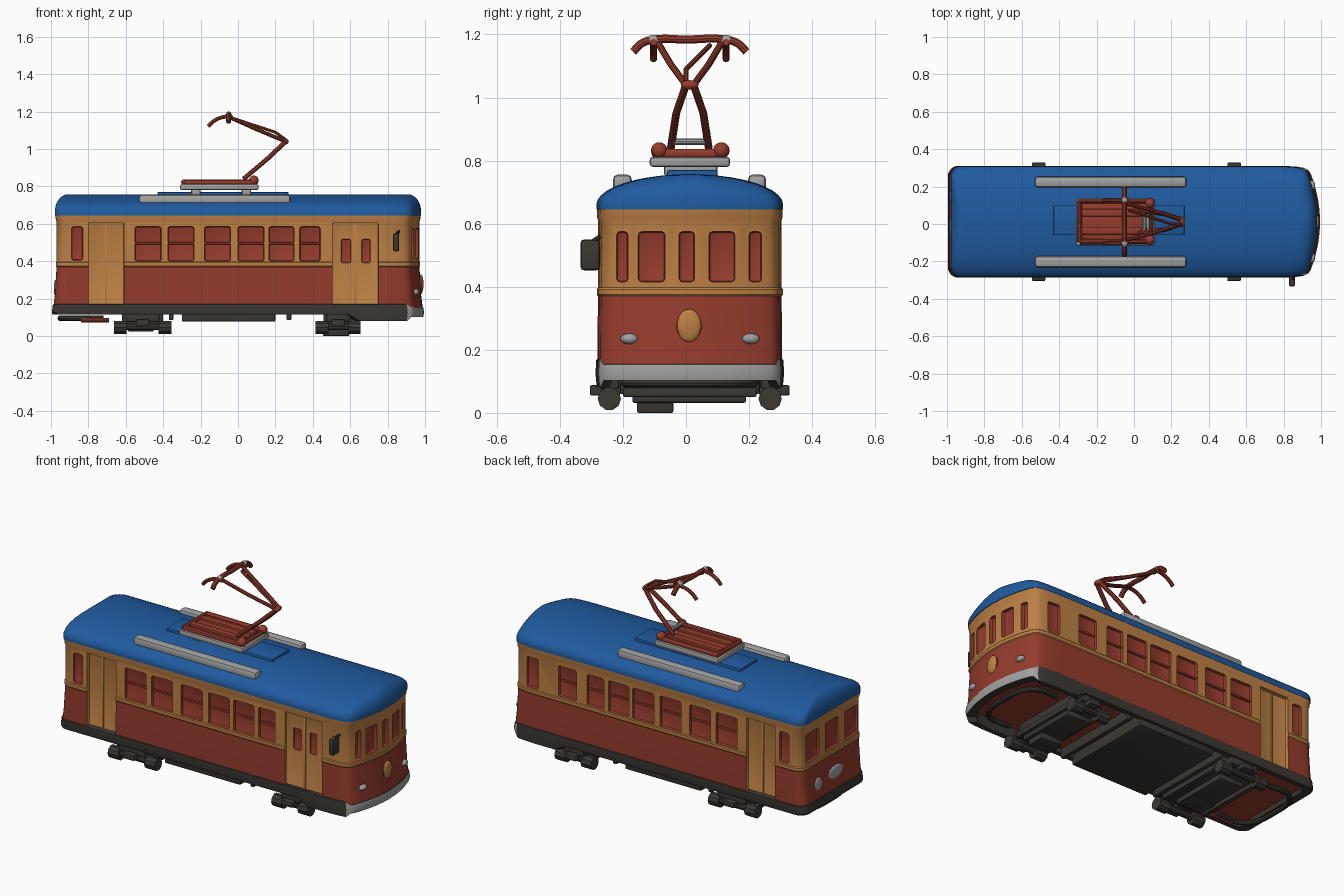
import bpy, bmesh, math
from mathutils import Vector

if "Cube" in bpy.data.objects:
    bpy.data.objects.remove(bpy.data.objects["Cube"])

C, W = 0.012, 0.291          # body centre line in y, half width


def material(name, rgb):
    m = bpy.data.materials.new(name)
    m.diffuse_color = (*rgb, 1)
    m.use_nodes = True
    m.node_tree.nodes["Principled BSDF"].inputs["Base Color"].default_value = m.diffuse_color
    return m


RED = material("brick red", (0.30, 0.045, 0.026))
CREAM = material("ochre", (0.52, 0.22, 0.06))
BLUE = material("roof blue", (0.014, 0.105, 0.35))
GREY = material("light grey", (0.36, 0.36, 0.36))
DARK = material("dark iron", (0.045, 0.04, 0.034))


def add(name, bm, *mats):
    bmesh.ops.recalc_face_normals(bm, faces=bm.faces)
    me = bpy.data.meshes.new(name)
    bm.to_mesh(me)
    bm.free()
    for m in mats:
        me.materials.append(m)
    ob = bpy.data.objects.new(name, me)
    bpy.context.collection.objects.link(ob)
    return ob


def put_box(bm, x, y, z, bevel=0.006):
    """Box given by its (low, high) limits on each axis."""
    vs = bmesh.ops.create_cube(bm, size=1)["verts"]
    for v in vs:
        v.co = [l + (h - l) * (c + 0.5) for c, (l, h) in zip(v.co, (x, y, z))]
    if bevel:
        es = list({e for v in vs for e in v.link_edges})
        bmesh.ops.bevel(bm, geom=es, offset=bevel, segments=2, profile=0.5, affect='EDGES')


def boxes(name, mat, items, bevel=0.006):
    bm = bmesh.new()
    for it in items:
        put_box(bm, *it, bevel)
    return add(name, bm, mat)


def ball(name, mat, at, r):
    bm = bmesh.new()
    bmesh.ops.create_uvsphere(bm, u_segments=20, v_segments=12, radius=1)
    for v in bm.verts:
        v.co = Vector(at) + Vector([c * s for c, s in zip(v.co, r)])
    return add(name, bm, mat)


def tube(name, mat, pts, r, smooth=False):
    cu = bpy.data.curves.new(name, 'CURVE')
    cu.dimensions, cu.bevel_depth, cu.bevel_resolution, cu.use_fill_caps = '3D', r, 3, True
    if smooth:
        sp = cu.splines.new('BEZIER')
        sp.bezier_points.add(len(pts) - 1)
        for b, p in zip(sp.bezier_points, pts):
            b.co, b.handle_left_type, b.handle_right_type = p, 'AUTO', 'AUTO'
    else:
        sp = cu.splines.new('POLY')
        sp.points.add(len(pts) - 1)
        for b, p in zip(sp.points, pts):
            b.co = (*p, 1)
    cu.materials.append(mat)
    ob = bpy.data.objects.new(name, cu)
    bpy.context.collection.objects.link(ob)
    return ob


def front_x(y):
    return 0.92 + 0.05 * (1 - (y / (0.87 * W)) ** 2)


def outline():
    """Plan of the car: squared rear with round corners, bowed front."""
    h = [(-0.97, 0), (-0.97, W * 0.6)]
    for i in range(7):
        a = math.pi - i * math.pi / 12
        h.append((-0.915 + 0.055 * math.cos(a), W - 0.055 + 0.055 * math.sin(a)))
    h += [(-0.88, W), (0, W), (0.58, W), (0.64, W), (0.77, W), (0.84, W * 0.988),
          (0.885, W * 0.965), (0.908, W * 0.925)]
    h += [(front_x(f * W), f * W) for f in (0.87, 0.75, 0.6, 0.4, 0.2, 0)]
    return h + [(x, -y) for x, y in h[-2:0:-1]]


PLAN = outline()


def loft(levels, zfix=None):
    """Stack of plan rings; level = (z, sx, sy) scale factors."""
    bm = bmesh.new()
    prev = None
    for z, sx, sy in levels:
        ring = [bm.verts.new((x * sx, C + y * sy, zfix(x, z) if zfix else z)) for x, y in PLAN]
        if prev:
            for i in range(len(ring)):
                j = (i + 1) % len(ring)
                bm.faces.new((prev[i], prev[j], ring[j], ring[i]))
        else:
            bm.faces.new(ring)
        prev = ring
    bm.faces.new(prev)
    return bm


def grown(levels):
    """Levels given as (z, outward offset at the ends, at the sides)."""
    return [(z, 1 + e / 0.97, 1 + s / W) for z, e, s in levels]


# Body: red below the belt moulding, ochre above
body = add("body", loft(grown([(0.14, 0.019, 0.002), (0.22, 0.009, 0.002), (0.37, 0, 0), (0.375, 0.004, 0.004),
                               (0.392, 0.004, 0.004), (0.397, 0, 0), (0.61, 0, 0), (0.62, 0.004, 0.003),
                               (0.66, 0.007, 0.004)])), RED, CREAM)
for p in body.data.polygons:
    p.material_index = int(p.center.z > 0.371)


def cut(cutter):
    m = body.modifiers.new("cut", 'BOOLEAN')
    m.operation, m.object, m.solver = 'DIFFERENCE', cutter, 'EXACT'
    m.material_mode = 'TRANSFER'
    bpy.context.view_layer.objects.active = body
    bpy.ops.object.modifier_apply(modifier="cut")
    bpy.data.objects.remove(cutter)


def side(s, inner, outer=-0.04):
    """y limits of a slab at side s (-1 front, +1 back), by depth below the surface."""
    return tuple(sorted((C + s * (W - inner), C + s * (W - outer))))


# Recessed doors
cut(boxes("door_cutter", CREAM, [((-0.80, -0.61), side(-1, 0.022), (0.165, 0.605)),
                                 ((0.505, 0.75), side(-1, 0.014), (0.165, 0.605)),
                                 ((-0.80, -0.61), side(1, 0.022), (0.165, 0.605))], 0.004))

# Recessed windows on both sides, the front and the rear
SALOON = [(-0.55, -0.41), (-0.375, -0.235), (-0.18, -0.04), (0, 0.14), (0.165, 0.30), (0.33, 0.44)]
wins = []
for s in (-1, 1):
    wins += [(x, side(s, 0.018), (0.40, 0.585)) for x in SALOON]
    wins.append(((-0.89, -0.83), side(s, 0.016), (0.405, 0.585)))
wins += [((0.51, 0.63), side(1, 0.018), (0.405, 0.585)), ((0.76, 0.84), side(1, 0.02), (0.405, 0.585))]
for x in ((0.55, 0.605), (0.66, 0.71)):
    wins.append((x, side(-1, 0.022), (0.39, 0.52)))
for y in ((-0.22, -0.184), (-0.152, -0.067), (-0.022, 0.027), (0.073, 0.155), (0.2, 0.24)):
    f = front_x(sum(y) / 2 - C)
    wins.append(((f - 0.02, f + 0.05), y, (0.415, 0.575)))
for y in (-0.17, C, 0.194):
    wins.append(((-1.02, -0.953), (y - 0.06, y + 0.06), (0.41, 0.58)))
cut(boxes("window_cutter", RED, wins, 0.011))

# Window transoms run inside the wall and show only in the openings
for s, n, x1 in ((-1, "front", 0.445), (1, "back", 0.635)):
    boxes(n + "_window_transoms", RED, [((-0.555, x1), side(s, 0.022, 0.008), (0.49, 0.502))], 0.003)
# Door leaf strips
boxes("door_leaf_strips", CREAM, [((0.622, 0.634), side(-1, 0.02, 0.008), (0.17, 0.60))]
      + [((-0.712, -0.702), side(s, 0.026, 0.016), (0.17, 0.60)) for s in (-1, 1)], 0.002)

# Domed roof
arc = [i * math.pi / 20 for i in range(10)] + [math.radians(87)]
add("roof", loft([(0.645, 1.01, 1.018)] + [(0.66 + 0.097 * math.sin(t), 1.01 - 0.07 * (1 - math.cos(t)),
                                           1.018 * math.cos(t)) for t in arc]), BLUE)
boxes("roof_plate", BLUE, [((-0.43, 0.27), (-0.06, 0.10), (0.74, 0.77))])
boxes("roof_rails", GREY, [((-0.53, 0.28), y, (0.70, 0.756)) for y in ((-0.232, -0.172), (0.196, 0.254))], 0.016)


# Skirt with a hollow underside and a deeper apron at the front
def apron(x, z):
    if z > 0.15:
        return z - (0.014 if x > 0.9 else 0)
    if z < 0.12 and x > 0.6:
        return z - (0.035 if x < 0.9 else 0.012)
    return z


skirt = add("skirt", loft(grown([(0.172, 0.008, 0.001), (0.168, 0.02, 0.006), (0.125, 0.025, 0.008),
                                 (0.115, 0.02, 0.004), (0.115, -0.025, -0.025), (0.145, -0.03, -0.03)]),
                          apron), DARK, GREY)
for p in skirt.data.polygons:
    p.material_index = int(p.normal.x > 0.4 and p.center.x > 0.9)
boxes("underfloor_box", DARK, [((-0.30, 0.20), (-0.265, 0.289), (0.078, 0.16)),
                               ((-0.37, -0.345), (-0.26, 0.284), (0.085, 0.15)),
                               ((0.26, 0.285), (-0.26, 0.284), (0.085, 0.15))])

# Bogies: dumbbell axle boxes on each side, cross frame, motor; k scales the length
for n, bx, zlow, k in (("rear", -0.51, 0.025, 1.0), ("front", 0.535, 0.0, 0.72)):
    boxes(n + "_bogie_frame", DARK, [((bx - 0.11 * k, bx + 0.11 * k), (-0.21, 0.234), (0.06, 0.15)),
                                     ((bx - 0.08, bx + 0.08), (-0.17, 0.19), (0.032, 0.08)),
                                     ((bx - 0.08, bx + 0.06), (-0.155, -0.04), (zlow, 0.08)),
                                     ((bx - 0.15 * k, bx - 0.12 * k), (-0.2, 0.224), (0.05, 0.08)),
                                     ((bx + 0.12 * k, bx + 0.15 * k), (-0.2, 0.224), (0.05, 0.08))])
    for s in (-1, 1):
        y, tag = C + s * 0.255, "back" if s > 0 else "front"
        for d in (-0.12 * k, 0.12 * k):
            tube(f"{n}_{tag}_axle_box", DARK, [(bx + d - 0.034, y, 0.045), (bx + d - 0.026, y, 0.045),
                                               (bx + d + 0.034, y, 0.045)], 0.037)
        tube(f"{n}_{tag}_side_bar", DARK, [(bx - 0.12 * k, y, 0.05), (bx + 0.12 * k, y, 0.05)], 0.02)
        boxes(f"{n}_{tag}_spring", DARK, [((bx - 0.036, bx + 0.036), tuple(sorted((C + s * 0.22, C + s * 0.317))),
                                           (0.055, 0.088)),
                                          ((bx - 0.09 * k, bx + 0.09 * k), (y - 0.03, y + 0.03), (0.075, 0.12))])

# Guard hoops under both ends
for n, d, x0, x1 in (("rear", -1, -0.72, -0.95), ("front", 1, 0.70, 0.90)):
    tube(n + "_guard_hoop", DARK, [(x0, C - 0.2, 0.095), (x1 - d * 0.05, C - 0.18, 0.095), (x1, C, 0.095),
                                   (x1 - d * 0.05, C + 0.18, 0.095), (x0, C + 0.2, 0.095)], 0.015, True)
tube("rear_guard_pipe", RED, [(-0.84, -0.20, 0.085), (-0.69, -0.20, 0.085)], 0.013)

# Lamps
tube("headlight_rim", RED, [(0.94, 0.01, 0.275), (0.981, 0.01, 0.275)], 0.043)
ball("headlight_lens", CREAM, (0.978, 0.01, 0.277), (0.014, 0.039, 0.052))
for y in (-0.18, 0.205):
    ball("marker_lamp", GREY, (front_x(y - C) + 0.008, y, 0.235), (0.02, 0.028, 0.017))
for y, z, r in ((0.15, 0.25, 0.036), (-0.015, 0.262, 0.07)):
    ball("rear_lamp_plate", GREY, (-0.974, y, z), (0.011, r, 0.04))

# Side mirror
boxes("side_mirror", DARK, [((0.828, 0.862), (-0.335, -0.272), (0.452, 0.55))], 0.012)
tube("mirror_arm", DARK, [(0.845, -0.30, 0.54), (0.86, -0.27, 0.56)], 0.008)

# Pantograph base
boxes("pantograph_base", GREY, [((-0.31, 0.11), (-0.115, 0.14), (0.78, 0.812)),
                                ((-0.25, -0.20), (-0.07, 0.10), (0.75, 0.79)), ((0.02, 0.07), (-0.07, 0.10), (0.75, 0.79))], 0.01)
boxes("pantograph_base_plate", RED, [((-0.295, 0.06), (-0.10, 0.125), (0.80, 0.822))])
tube("pantograph_base_frame", RED, [(-0.29, -0.095, 0.823), (0.09, -0.095, 0.823), (0.09, 0.12, 0.823),
                                    (-0.29, 0.12, 0.823), (-0.29, -0.095, 0.823)], 0.015)
boxes("pantograph_springs", RED, [((-0.28, 0.07), (y - 0.02, y + 0.02), (0.805, 0.835)) for y in (-0.035, 0.06)])
for y in (-0.085, 0.112):
    ball("pantograph_pivot", RED, (0.085, y, 0.832), (0.026, 0.026, 0.026))
tube("pantograph_cross_bar", GREY, [(0.055, -0.05, 0.86), (0.055, 0.075, 0.86)], 0.011)

# Pantograph arms and collector head
for s in (-1, 1):
    tube("lower_arm", RED, [(0.03, C + s * 0.06, 0.84), (0.16, C + s * 0.043, 0.95), (0.255, C + s * 0.012, 1.04)], 0.0125)
    tube("upper_arm", RED, [(0.255, C + s * 0.012, 1.04), (0.1, C + s * 0.06, 1.105), (-0.05, C + s * 0.10, 1.172)], 0.0105)
    tube("collector_hook", RED, [(-0.03, C + s * 0.115, 1.175), (-0.09, C + s * 0.115, 1.168),
                                 (-0.135, C + s * 0.115, 1.145), (-0.16, C + s * 0.115, 1.12)], 0.0105, True)
    ball("collector_joint", GREY, (-0.05, C + s * 0.115, 1.182), (0.016, 0.022, 0.017))
ball("elbow_joint", RED, (0.256, C, 1.04), (0.015, 0.028, 0.015))
tube("control_rod", RED, [(0.255, 0.0, 1.05), (0.2, 0.0, 1.09), (-0.03, 0.075, 1.165)], 0.008)
tube("collector_bar", RED, [(-0.05, -0.168, 1.145), (-0.05, -0.14, 1.172), (-0.05, -0.10, 1.184), (-0.05, 0.0, 1.184),
                            (-0.05, 0.124, 1.184), (-0.05, 0.164, 1.172), (-0.05, 0.192, 1.145)], 0.0135, True)

# Turn tubes into meshes and smooth everything except hard edges
bpy.ops.object.select_all(action='SELECT')
bpy.context.view_layer.objects.active = body
bpy.ops.object.convert(target='MESH')
bpy.ops.object.shade_smooth_by_angle(angle=math.radians(32))
